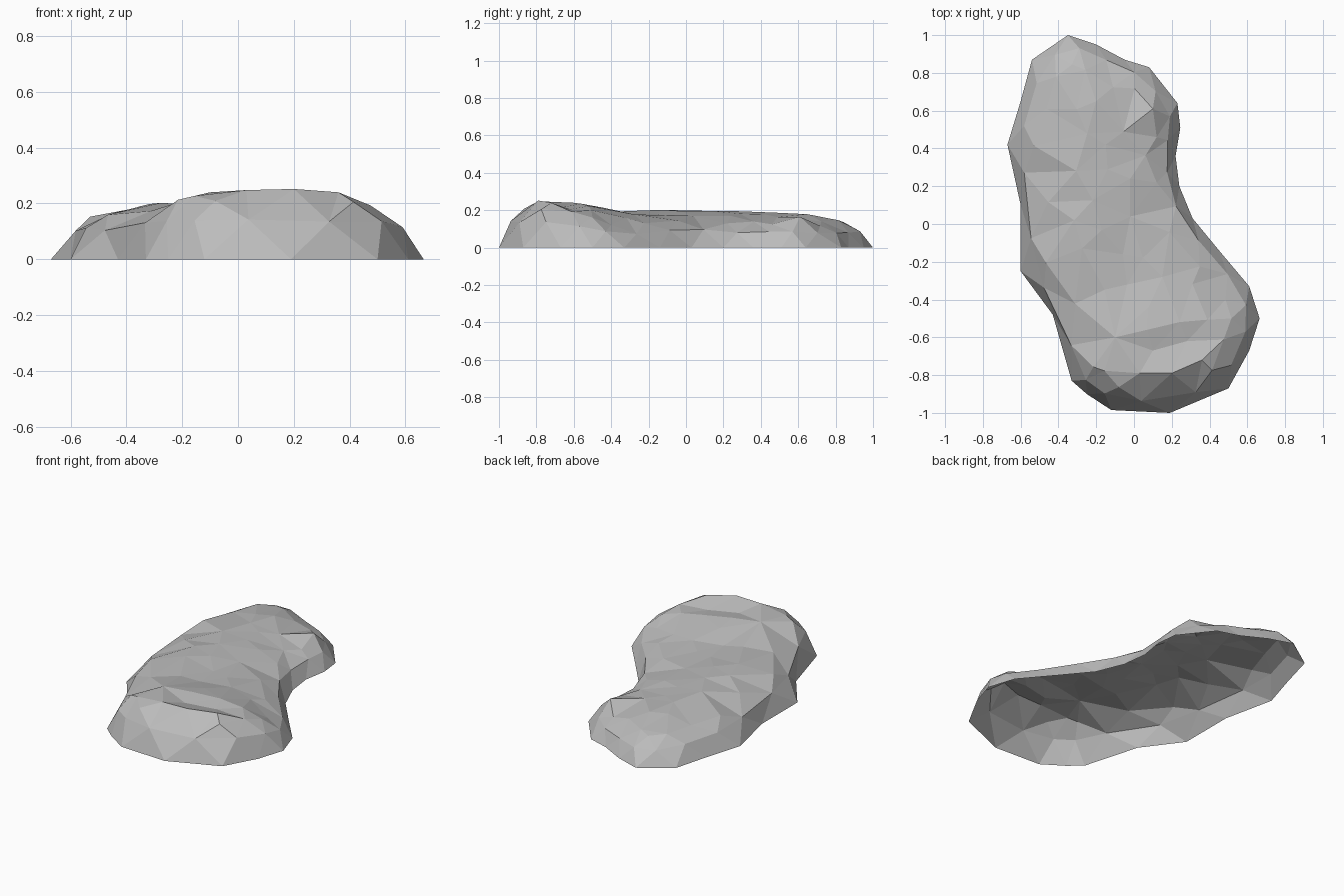
import bpy
import bmesh
import random
from mathutils import Vector
from mathutils.geometry import delaunay_2d_cdt, intersect_point_line

random.seed(4)

old = bpy.data.objects.get("Cube")
if old:
    bpy.data.objects.remove(old, do_unlink=True)

# Ground outline, anticlockwise from the front
OUTLINE = [Vector(p) for p in (
    (.19, -1), (.5, -.87), (.61, -.67), (.665, -.5), (.61, -.33), (.45, -.14),
    (.31, .03), (.24, .2), (.22, .36), (.245, .51), (.23, .64), (.08, .83),
    (-.05, .87), (-.2, .95), (-.35, 1), (-.54, .87), (-.6, .65), (-.67, .42),
    (-.6, .1), (-.6, -.25), (-.43, -.48), (-.33, -.83), (-.25, -.9), (-.12, -.985))]
COUNT = len(OUTLINE)

# Chosen surface points: front ridge, trough, hump, side gully
LANDMARKS = [Vector(p) for p in (
    (.03, -.79, .248), (.2, -.79, .252), (.36, -.72, .24),
    (.1, -.67, .215), (.28, -.62, .205), (-.1, -.6, .24), (.07, -.56, .235),
    (-.02, .04, .17), (-.02, .24, .17), (-.15, .42, .178),
    (.12, .46, .125), (.12, .22, .13), (.1, .61, .165))]

# Crest height from front to back, and rise from the rim inwards
CREST = ((-1, .265), (-.75, .255), (-.56, .235), (-.4, .2),
         (.2, .195), (.5, .182), (.75, .17), (1, .155))
RISE = ((0, 0), (.04, .5), (.13, .82), (.21, 1))

# Hollows worn into the sides: centre, radius, depth
HOLLOWS = ((Vector((.16, .3)), .15, .03), (Vector((.52, -.37)), .3, .065))


def ramp(value, table):
    """Linear interpolation through a short table."""
    for (a, low), (b, high) in zip(table, table[1:]):
        if value <= b:
            return low + (high - low) * max(0, value - a) / (b - a)
    return table[-1][1]


def rim_distance(point):
    """Shortest distance from a point to the outline."""
    best = 9
    for i, a in enumerate(OUTLINE):
        b = OUTLINE[(i + 1) % COUNT]
        t = intersect_point_line(point, a, b)[1]
        near = a.lerp(b, min(1, max(0, t)))
        best = min(best, (point - near).length)
    return best


def inside(point):
    """Even-odd test against the outline."""
    hit = False
    for i, a in enumerate(OUTLINE):
        b = OUTLINE[i - 1]
        if (a.y > point.y) != (b.y > point.y):
            if point.x < a.x + (b.x - a.x) * (point.y - a.y) / (b.y - a.y):
                hit = not hit
    return hit


def height(point):
    """Landmark height, else a domed slab with worn hollows."""
    for mark in LANDMARKS:
        if (mark.to_2d() - point).length < .002:
            return mark.z
    z = ramp(point.y, CREST)
    if point.y > -.35:
        z -= ramp(point.x, ((-.2, 0), (0, .025)))
    for centre, radius, depth in HOLLOWS:
        z -= ramp((point - centre).length, ((0, depth), (radius, 0)))
    return z * ramp(rim_distance(point), RISE) + random.uniform(-.005, .005)


def shoulder_ring(depth, shift):
    """Outline points moved inwards by about the given depth."""
    ring = []
    for i, a in enumerate(OUTLINE):
        b = OUTLINE[(i + 1) % COUNT]
        before = OUTLINE[i - 1]
        along = (b - a).normalized() + (a - before).normalized() * (1 - 2 * shift)
        along.normalize()
        inward = Vector((-along.y, along.x))
        ring.append(a.lerp(b, shift) + inward * depth * random.uniform(.9, 1.15))
    return ring


def loop_edges(start):
    """Closed loop of edges over one ring of points."""
    return [(start + i, start + (i + 1) % COUNT) for i in range(COUNT)]


# Plan points: rim, shoulder rings, landmarks and a loose scatter on top
points = OUTLINE + shoulder_ring(.05, .5)
edges = loop_edges(0) + loop_edges(COUNT)
marks = [mark.to_2d() for mark in LANDMARKS]
points += marks
for p in shoulder_ring(.14, 0):
    if min((p - mark).length for mark in marks) > .07:
        points.append(p)
for row in range(-5, 6):
    for column in range(-4, 5):
        p = Vector((column * .17 + (row % 2) * .085, row * .16))
        p += Vector((random.uniform(-.04, .04), random.uniform(-.04, .04)))
        clear = min((p - mark).length for mark in marks) > .1
        if clear and inside(p) and rim_distance(p) > .21:
            points.append(p)

plan, _, triangles, *_ = delaunay_2d_cdt(points, edges, [], 1, 1e-5)

# Raise the plan into an open-bottomed stone shell
bm = bmesh.new()
verts = []
for p in plan:
    z = 0 if rim_distance(p) < .001 else max(.01, height(p))
    verts.append(bm.verts.new((p.x, p.y, z)))
for triangle in triangles:
    bm.faces.new([verts[i] for i in triangle])
bm.normal_update()
for face in bm.faces:
    if face.normal.z < 0:
        face.normal_flip()
    face.smooth = False
mesh = bpy.data.meshes.new("rock_slab")
bm.to_mesh(mesh)
bm.free()
rock = bpy.data.objects.new("rock_slab", mesh)
bpy.context.collection.objects.link(rock)

# Stone colour
stone = bpy.data.materials.new("grey_stone")
stone.use_nodes = True
colour = (.5, .5, .5, 1)
stone.diffuse_color = colour
stone.node_tree.nodes["Principled BSDF"].inputs["Base Color"].default_value = colour
mesh.materials.append(stone)
